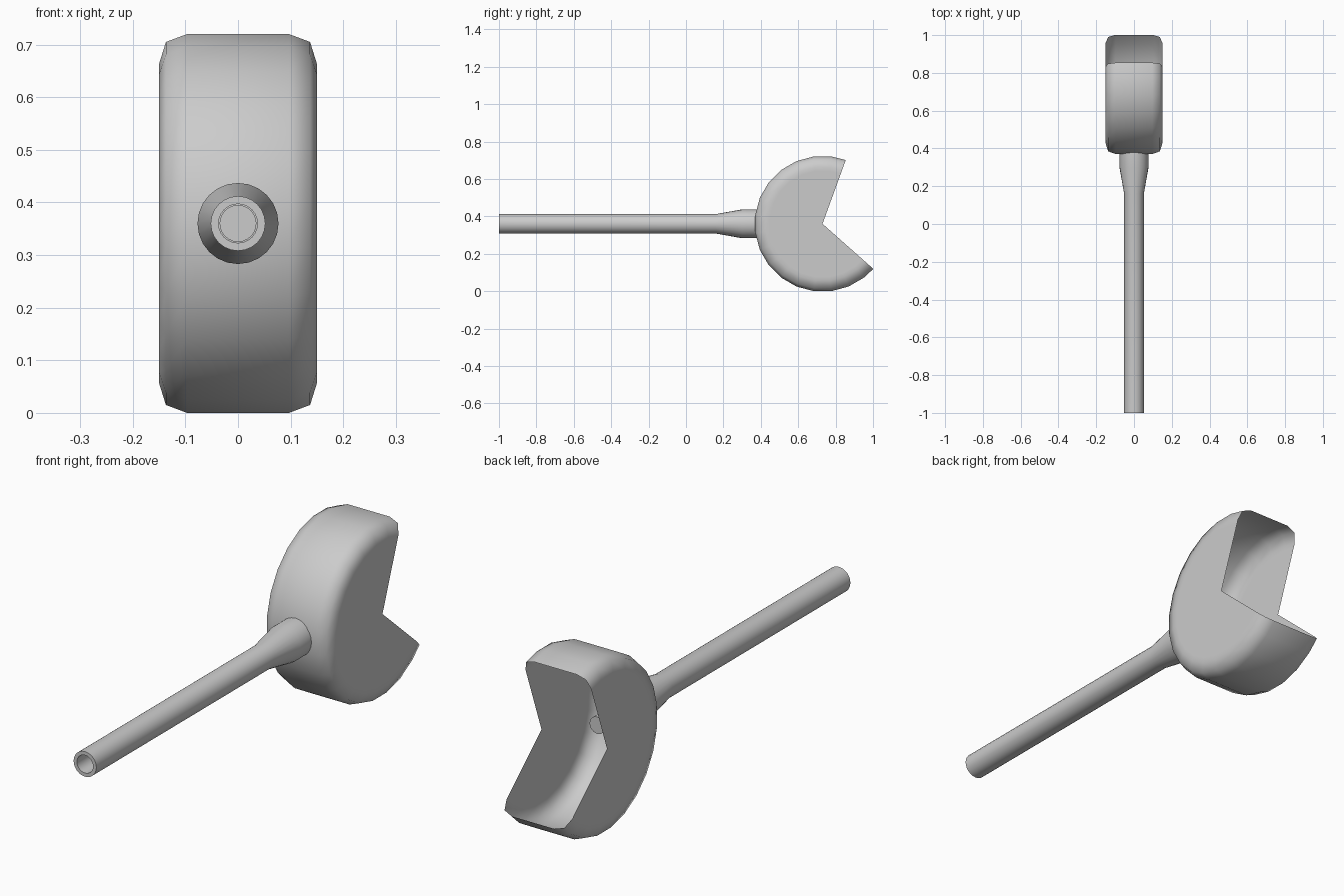
import bpy, bmesh, math

if "Cube" in bpy.data.objects:
    bpy.data.objects.remove(bpy.data.objects["Cube"])

grey = bpy.data.materials.new("light grey")
grey.diffuse_color = (0.6, 0.6, 0.6, 1)
grey.use_nodes = True
grey.node_tree.nodes["Principled BSDF"].inputs["Base Color"].default_value = grey.diffuse_color

CY, CZ = 0.73, 0.36   # centre of the round head


def finish(name, bm):
    bmesh.ops.remove_doubles(bm, verts=bm.verts, dist=1e-5)
    bmesh.ops.recalc_face_normals(bm, faces=bm.faces)
    mesh = bpy.data.meshes.new(name)
    bm.to_mesh(mesh)
    bm.free()
    mesh.materials.append(grey)
    ob = bpy.data.objects.new(name, mesh)
    bpy.context.collection.objects.link(ob)
    bpy.ops.object.select_all(action='DESELECT')
    ob.select_set(True)
    bpy.context.view_layer.objects.active = ob
    bpy.ops.object.shade_smooth_by_angle(angle=math.radians(60))
    return ob


def lathe(name, profile, sides=24):
    """Revolve (radius, y) points around the handle axis."""
    bm = bmesh.new()
    rings = []
    for r, y in profile:
        rings.append([bm.verts.new((r * math.cos(2 * math.pi * i / sides), y,
                                    CZ + r * math.sin(2 * math.pi * i / sides)))
                      for i in range(sides)])
    for a, b in zip(rings, rings[1:]):
        for i in range(sides):
            j = (i + 1) % sides
            bm.faces.new((a[i], a[j], b[j], b[i]))
    if profile[0] != profile[-1]:
        bm.faces.new(rings[0])
        bm.faces.new(rings[-1])
    return finish(name, bm)


# Hollow handle tube, flaring where it meets the head
lathe("handle", [(0.037, -1), (0.052, -1), (0.052, 0.16), (0.077, 0.30),
                 (0.077, 0.395), (0.037, 0.395), (0.037, -1)])

# Inner rod sliding in the tube and reaching into the head
lathe("inner_rod", [(0.035, -0.8), (0.035, 0.58)])

# Thin hollow head: rounded rim swept around, with an open wedge at the back
angles = [70] + [82.5 + 15 * i for i in range(16)] + [318.4]
half = [(0.15, 0.285), (0.15, 0.306), (0.137, 0.348), (0.097, 0.363)]
section = half + [(-x, r) for x, r in reversed(half)]
bm = bmesh.new()
rows = []
for a in map(math.radians, angles):
    rows.append([bm.verts.new((x, CY + r * math.cos(a), CZ + r * math.sin(a)))
                 for x, r in section])
hubs = [bm.verts.new((x, CY, CZ)) for x in (0.15, -0.15)]
for p, q in zip(rows, rows[1:]):
    for k in range(len(section) - 1):
        bm.faces.new((p[k], p[k + 1], q[k + 1], q[k]))
    bm.faces.new((hubs[0], p[0], q[0]))
    bm.faces.new((hubs[1], q[-1], p[-1]))
head = finish("head_shell", bm)
# make the open shell face outward
if sum(p.normal.x * p.center.x for p in head.data.polygons) < 0:
    head.data.flip_normals()
